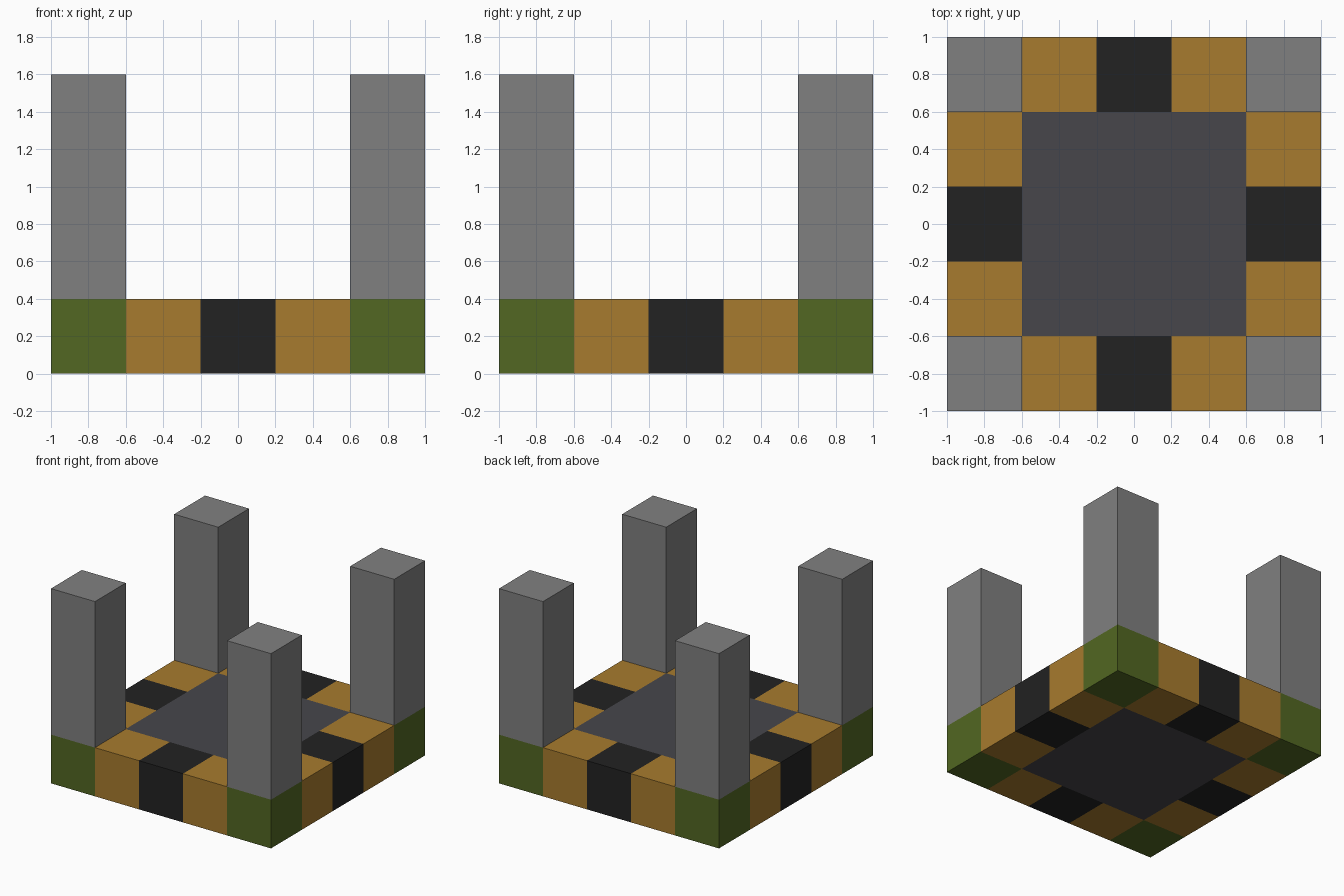
import bpy
import bmesh
from mathutils import Matrix, Vector

cube = bpy.data.objects.get("Cube")
if cube:
    bpy.data.objects.remove(cube, do_unlink=True)

UNIT = 0.4          # side of one block
RING = 2 * UNIT     # distance from the centre to the outer blocks


def make_material(name, *srgb):
    """Flat material from 0-255 display values."""
    linear = [((c / 255 + 0.055) / 1.055) ** 2.4 for c in srgb]
    mat = bpy.data.materials.new(name)
    mat.use_nodes = True
    mat.diffuse_color = (*linear, 1)
    bsdf = mat.node_tree.nodes["Principled BSDF"]
    bsdf.inputs["Base Color"].default_value = (*linear, 1)
    bsdf.inputs["Roughness"].default_value = 0.9
    return mat


def make_box(name, mat, x, y, bottom, width, height):
    """Square box standing on the given bottom height."""
    bm = bmesh.new()
    bmesh.ops.create_cube(bm, size=1, matrix=Matrix.Diagonal((width, width, height, 1)))
    mesh = bpy.data.meshes.new(name)
    bm.to_mesh(mesh)
    bm.free()
    mesh.materials.append(mat)
    obj = bpy.data.objects.new(name, mesh)
    obj.location = (x, y, bottom + height / 2)
    bpy.context.collection.objects.link(obj)
    return obj


stone = make_material("grey stone", 128, 128, 128)
moss = make_material("moss green", 82, 103, 34)
ochre = make_material("ochre", 167, 123, 46)
black = make_material("black", 34, 34, 34)
slate = make_material("dark slate", 71, 70, 75)

# Central floor, flush with the rim
make_box("floor", slate, 0, 0, 0, 3 * UNIT, UNIT)

# Corner blocks with tall pillars
for sy, depth in ((-1, "front"), (1, "back")):
    for sx, side in ((-1, "right"), (1, "left")):
        x, y = sx * RING, sy * RING
        make_box(f"{depth}_{side}_corner", moss, x, y, 0, UNIT, UNIT)
        make_box(f"{depth}_{side}_pillar", stone, x, y, UNIT, UNIT, 3 * UNIT)

# Rim blocks: a black one between two ochre ones on each side
sides = {"front": (0, -1), "left": (1, 0), "back": (0, 1), "right": (-1, 0)}
for side, (dx, dy) in sides.items():
    out = Vector((dx, dy)) * RING
    along = Vector((-dy, dx)) * UNIT
    for step, part in ((-1, "first"), (0, "middle"), (1, "last")):
        spot = out + along * step
        mat = ochre if step else black
        make_box(f"{side}_rim_{part}", mat, spot.x, spot.y, 0, UNIT, UNIT)
